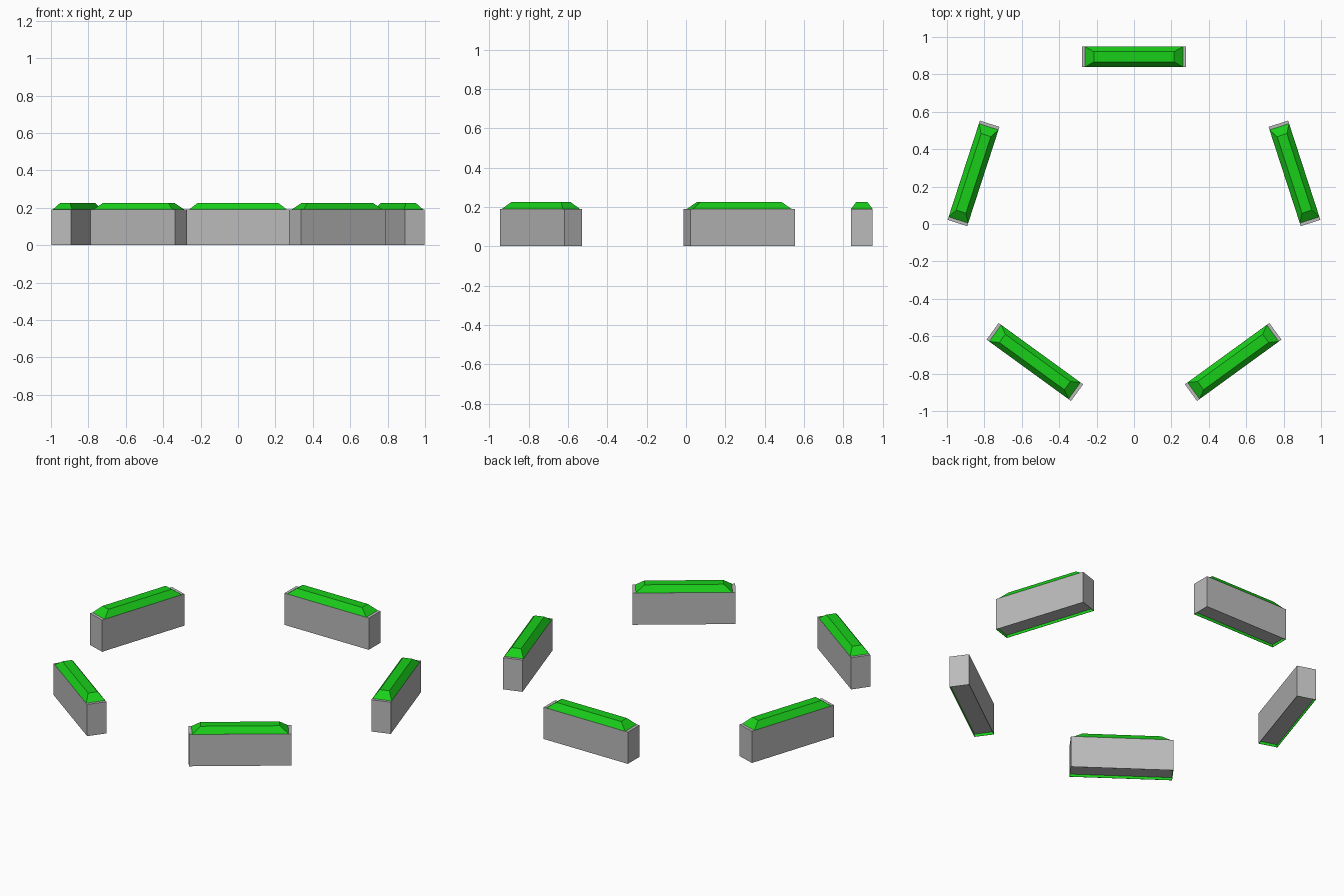
import bpy, bmesh, math
from mathutils import Matrix

if "Cube" in bpy.data.objects:
    bpy.data.objects.remove(bpy.data.objects["Cube"])

L, W, H = 0.558, 0.11, 0.19      # wall block size
RADIUS, CY = 0.902, -0.008       # ring the walls stand on

green = bpy.data.materials.new("green")
green.diffuse_color = (0.01, 0.62, 0.01, 1)
green.use_nodes = True
green.node_tree.nodes["Principled BSDF"].inputs["Base Color"].default_value = green.diffuse_color
grey = bpy.data.materials.new("grey")
grey.diffuse_color = (0.5, 0.5, 0.5, 1)
grey.use_nodes = True
grey.node_tree.nodes["Principled BSDF"].inputs["Base Color"].default_value = grey.diffuse_color


def finish(bm, name, mats, matrix):
    me = bpy.data.meshes.new(name)
    bm.to_mesh(me)
    bm.free()
    for m in mats:
        me.materials.append(m)
    ob = bpy.data.objects.new(name, me)
    ob.matrix_world = matrix
    bpy.context.collection.objects.link(ob)


def box(bm, sx, sy, z0, z1):
    bmesh.ops.create_cube(bm, size=1, matrix=Matrix.Translation((0, 0, (z0 + z1) / 2))
                          @ Matrix.Diagonal((sx, sy, z1 - z0, 1)))


def wall(matrix, i):
    # grey block with a shallow green-edged recess underneath
    bm = bmesh.new()
    box(bm, L, W, 0, H)
    bm.normal_update()
    bottom = min(bm.faces, key=lambda f: f.normal.z)
    bmesh.ops.inset_region(bm, faces=[bottom], thickness=0.002)
    rim = {f for e in bottom.edges for f in e.link_faces if f != bottom}
    sides = bmesh.ops.inset_region(bm, faces=[bottom], thickness=0.0005, depth=-0.016)
    for f in list(rim) + sides["faces"]:
        f.material_index = 1
    finish(bm, f"wall_block_{i}", [grey, green], matrix)

    # green cap with sloped sides
    bm = bmesh.new()
    box(bm, 0.524, W - 0.001, H, 0.226)
    for v in bm.verts:
        if v.co.z > H + 0.01:
            v.co.x *= 0.215 / 0.262
            v.co.y *= 0.5
    finish(bm, f"wall_cap_{i}", [green], matrix)


# five walls around the ring, the first at the back
for i in range(5):
    wall(Matrix.Translation((0, CY, 0)) @ Matrix.Rotation(math.tau * i / 5, 4, 'Z')
         @ Matrix.Translation((0, RADIUS, 0)), i + 1)
